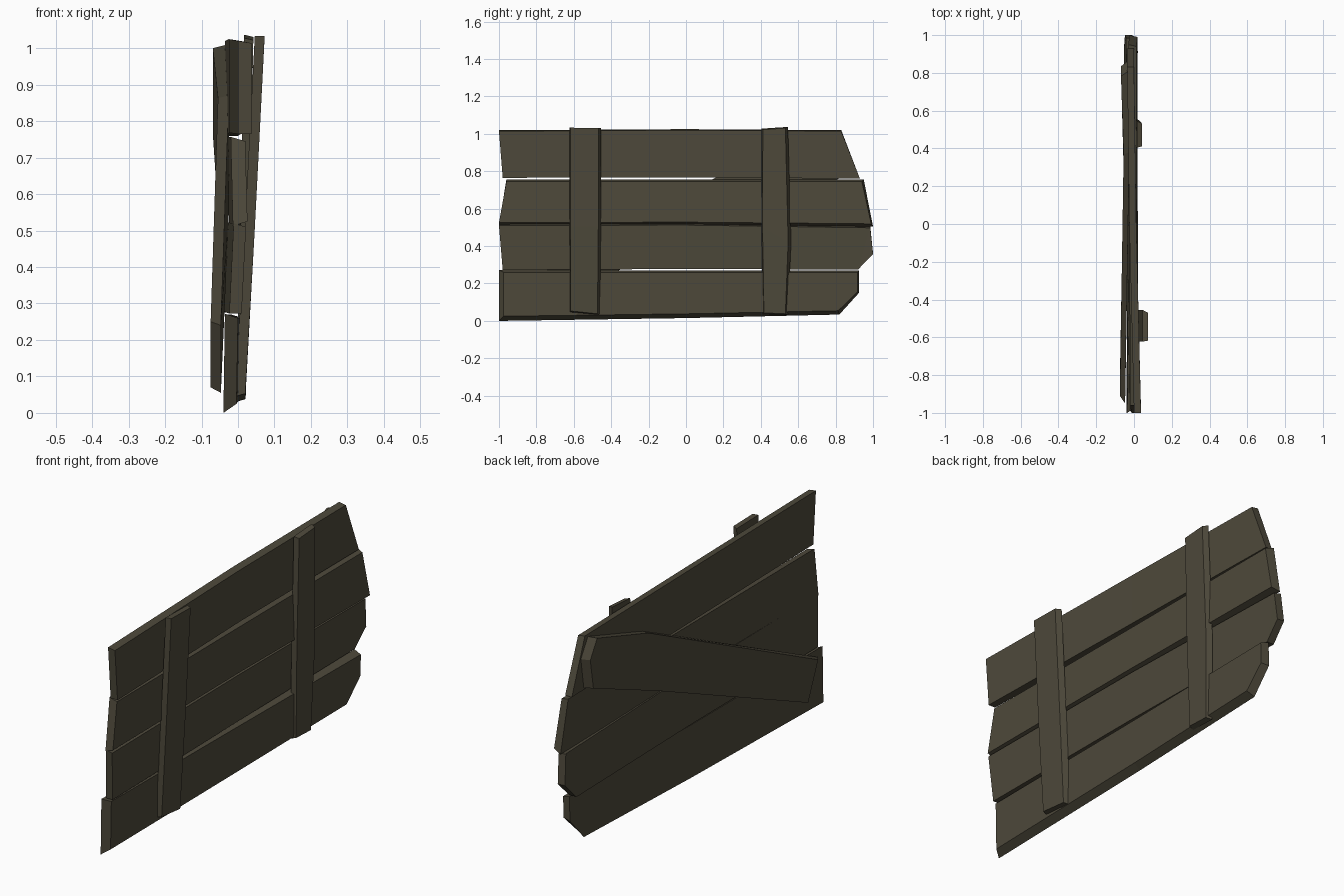
import bpy, bmesh

if "Cube" in bpy.data.objects:
    bpy.data.objects.remove(bpy.data.objects["Cube"])

wood = bpy.data.materials.new("weathered_wood")
wood.diffuse_color = (0.075, 0.066, 0.043, 1)
wood.use_nodes = True
wood.node_tree.nodes["Principled BSDF"].inputs["Base Color"].default_value = wood.diffuse_color


def board(name, side_a, side_b, xs, tip=None, inset=(0, 0, 0, 0), tilt=0.0):
    """Rough-cut board. side_a / side_b: (y, z) of both long edges per station,
    xs: (back, face) x per station, tip: extra corner on the far end,
    inset: face shrink at low y, high y, low z, high z, tilt: x shift of side_b."""
    pts = side_a + side_b + ([tip] if tip else [])
    y0, y1 = min(p[0] for p in pts), max(p[0] for p in pts)
    z0, z1 = min(p[1] for p in pts), max(p[1] for p in pts)
    bm = bmesh.new()

    def vert(p, x, layer, dx=0.0):
        y, z = p
        if layer:
            fy, fz = (y - y0) / (y1 - y0), (z - z0) / (z1 - z0)
            y += inset[0] * (1 - fy) - inset[1] * fy
            z += inset[2] * (1 - fz) - inset[3] * fz
        return bm.verts.new((x[layer] + dx, y, z))

    rings = []
    for layer in (0, 1):
        a = [vert(p, x, layer) for p, x in zip(side_a, xs)]
        b = [vert(p, x, layer, tilt) for p, x in zip(side_b, xs)]
        for i in range(len(a) - 1):
            bm.faces.new((a[i], a[i + 1], b[i + 1], b[i]))
        t = []
        if tip:
            t = [vert(tip, xs[-1], layer, tilt / 2)]
            bm.faces.new((a[-1], t[0], b[-1]))
        rings.append(a + t + b[::-1])
    r0, r1 = rings
    n = len(r0)
    for i in range(n):
        j = (i + 1) % n
        bm.faces.new((r0[i], r0[j], r1[j], r1[i]))
    bmesh.ops.recalc_face_normals(bm, faces=bm.faces)
    me = bpy.data.meshes.new(name)
    bm.to_mesh(me)
    bm.free()
    me.materials.append(wood)
    ob = bpy.data.objects.new(name, me)
    bpy.context.collection.objects.link(ob)
    return ob


# Four horizontal planks, top to bottom
board("plank_top",
      [(-1, 1.02), (0, 1.025), (.83, 1.02)],
      [(-.98, .765), (0, .768), (.93, .76)],
      [(0, .037), (-.025, .012), (-.036, 0)], inset=(0, 0, 0, .006))
board("plank_upper",
      [(-.96, .757), (0, .757), (.95, .757)],
      [(-1, .512), (0, .515), (1, .505)],
      [(-.02, .02), (-.025, .014), (-.03, .012)],
      inset=(0, .01, .014, .012), tilt=.006)
board("plank_lower",
      [(-1, .52), (0, .522), (.985, .507)],
      [(-.98, .272), (0, .278), (.92, .275)],
      [(-.012, .022), (-.025, .012), (-.042, -.003)],
      tip=(1, .36), inset=(0, 0, 0, .01), tilt=-.012)
board("plank_bottom",
      [(-1, .272), (0, .27), (.925, .27)],
      [(-1, 0), (0, .015), (.82, .034)],
      [(-.036, 0), (-.03, .008), (-.02, .02)],
      tip=(.925, .15), inset=(.025, .008, .025, .012), tilt=-.004)

# Two upright battens on the +x side
board("batten_front",
      [(-.62, .045), (-.622, .5), (-.622, 1.033)],
      [(-.46, .03), (-.455, .5), (-.455, 1.03)],
      [(-.008, .02), (.018, .046), (.046, .073)], inset=(.004, .014, .008, 0))
board("batten_rear",
      [(.412, .035), (.403, .5), (.405, 1.028)],
      [(.545, .03), (.562, .42), (.545, 1.037)],
      [(-.005, .021), (.006, .031), (.017, .042)], inset=(.006, .016, .008, .006))

# Diagonal brace on the -x side
board("diagonal_brace",
      [(-.95, .24), (.38, .87), (.81, 1.01)],
      [(-.87, .055), (.3, .55), (.84, .77)],
      [(-.047, -.075), (-.025, -.055), (-.03, -.069)],
      tip=(.865, .92), inset=(.04, .03, .015, .01))
